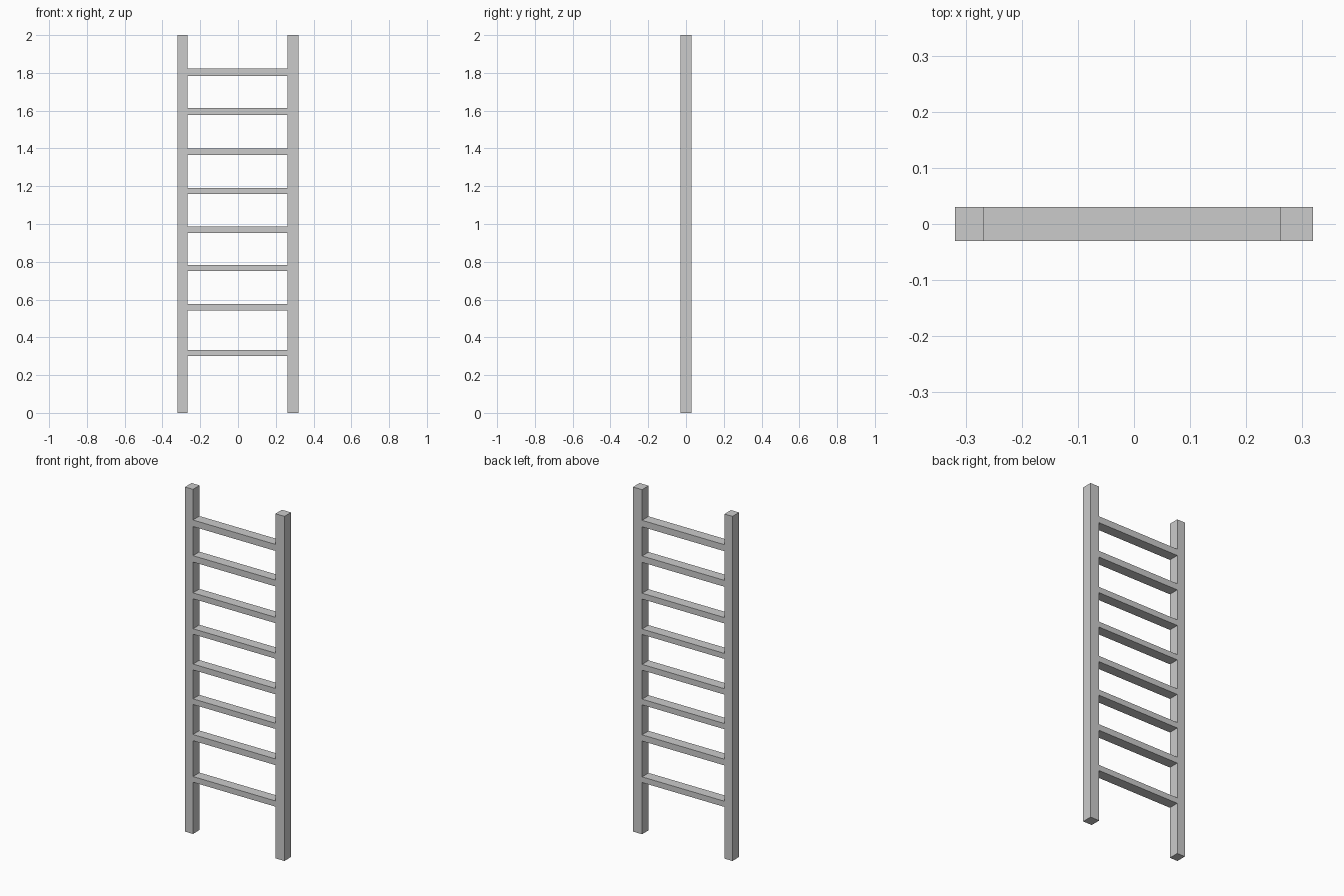
import bpy

if "Cube" in bpy.data.objects:
    bpy.data.objects.remove(bpy.data.objects["Cube"])

DEPTH = 0.06    # rails and rungs are flush front and back
HEIGHT = 2.0
LEFT_INNER, RIGHT_INNER, OUTER = -0.268, 0.261, 0.319


def box(name, x0, x1, z0, z1):
    bpy.ops.mesh.primitive_cube_add(size=1, location=((x0 + x1) / 2, 0, (z0 + z1) / 2))
    obj = bpy.context.object
    obj.name = name
    obj.scale = (x1 - x0, DEPTH, z1 - z0)
    bpy.ops.object.transform_apply(location=False, rotation=False, scale=True)
    return obj


# Side rails (the right one is slightly wider)
box("left_rail", -OUTER, LEFT_INNER, 0, HEIGHT)
box("right_rail", RIGHT_INNER, OUTER, 0, HEIGHT)

# Rungs, unevenly spaced: bottom and top heights
rungs = [(0.30, 0.333), (0.541, 0.577), (0.751, 0.784), (0.952, 0.986),
         (1.159, 1.191), (1.365, 1.399), (1.578, 1.615), (1.784, 1.822)]
for i, (z0, z1) in enumerate(rungs, 1):
    box(f"rung_{i}", LEFT_INNER, RIGHT_INNER, z0, z1)
